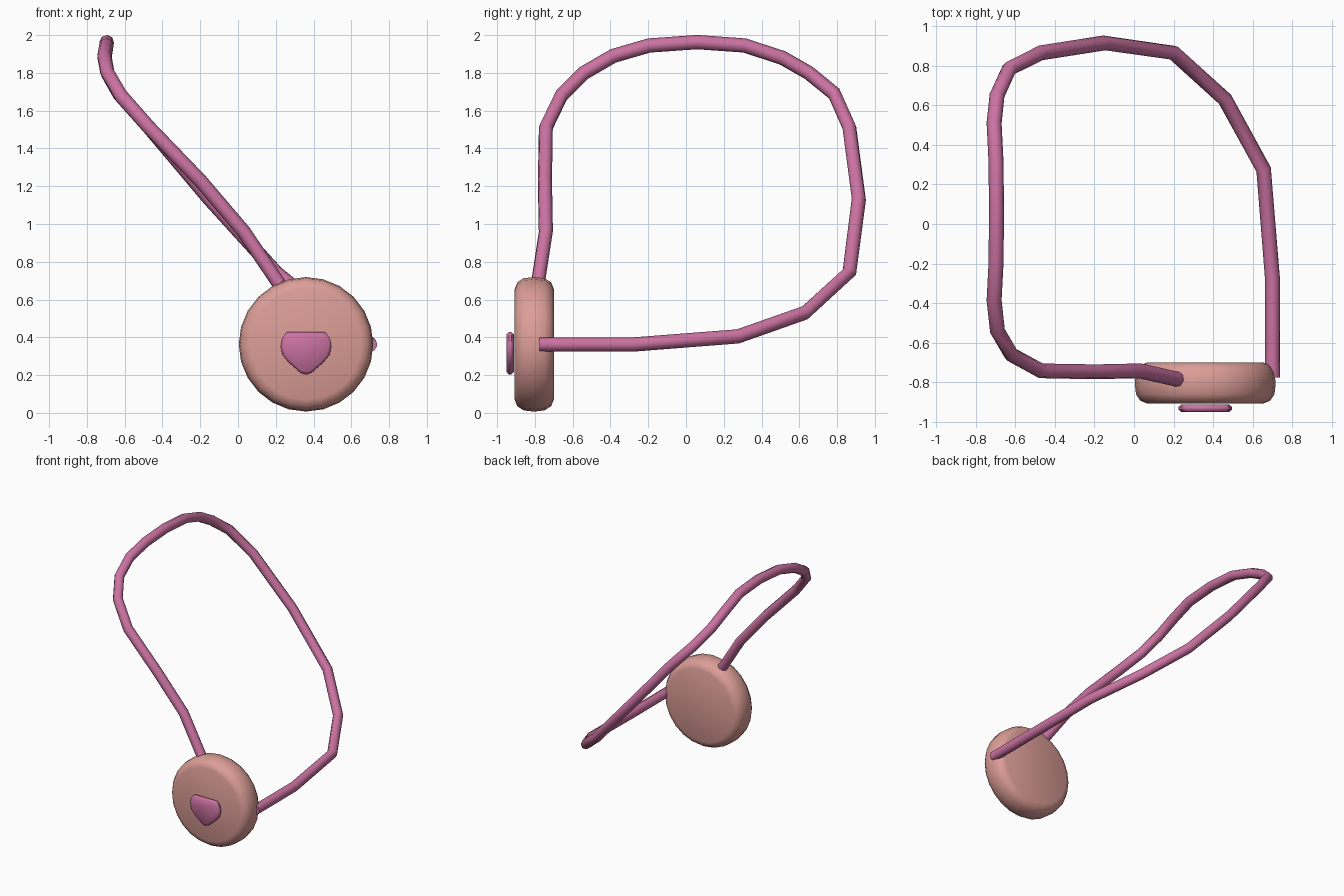
import bpy, bmesh, math

if "Cube" in bpy.data.objects:
    bpy.data.objects.remove(bpy.data.objects["Cube"])


def paint(obj, name, rgb):
    mat = bpy.data.materials.get(name) or bpy.data.materials.new(name)
    mat.diffuse_color = (*rgb, 1)
    mat.use_nodes = True
    mat.node_tree.nodes["Principled BSDF"].inputs["Base Color"].default_value = mat.diffuse_color
    obj.data.materials.append(mat)


def shade(obj, degrees):
    bpy.ops.object.select_all(action='DESELECT')
    obj.select_set(True)
    bpy.context.view_layer.objects.active = obj
    bpy.ops.object.shade_smooth_by_angle(angle=math.radians(degrees))


def loft(name, rings):
    """Skin equal-length rings of points and cap both ends."""
    bm = bmesh.new()
    loops = [[bm.verts.new(p) for p in ring] for ring in rings]
    for a, b in zip(loops, loops[1:]):
        for i in range(len(a)):
            j = (i + 1) % len(a)
            bm.faces.new((a[i], a[j], b[j], b[i]))
    bm.faces.new(loops[0])
    bm.faces.new(loops[-1])
    bmesh.ops.recalc_face_normals(bm, faces=bm.faces)
    mesh = bpy.data.meshes.new(name)
    bm.to_mesh(mesh)
    bm.free()
    obj = bpy.data.objects.new(name, mesh)
    bpy.context.collection.objects.link(obj)
    return obj


CX, CZ = 0.36, 0.363
PINK, PEACH = (0.60, 0.17, 0.36), (0.72, 0.34, 0.31)

# Round pendant with softly rolled rims
profile = [(0.293, -0.907), (0.328, -0.893), (0.350, -0.86),
           (0.356, -0.805), (0.350, -0.75), (0.328, -0.714), (0.293, -0.70)]
angles = [2 * math.pi * i / 24 for i in range(24)]
pendant = loft("pendant_disc", [[(CX + r * math.cos(a), y, CZ + r * math.sin(a))
                                 for a in angles] for r, y in profile])
paint(pendant, "peach", PEACH)
shade(pendant, 50)

# Rounded triangular badge on the front
half = [(0.0, -0.16), (0.03, -0.15), (0.09, -0.098), (0.124, -0.058),
        (0.135, -0.012), (0.126, 0.036), (0.10, 0.064)]
outline = half + [(-x, z) for x, z in reversed(half[1:])]
badge = loft("front_badge", [[(CX + x * s, y, CZ + (z + 0.03) * s - 0.03)
                              for x, z in outline]
                             for s, y in [(0.88, -0.951), (1, -0.938),
                                          (1, -0.924), (0.88, -0.911)]])
paint(badge, "pink", PINK)
shade(badge, 50)

# Looped cord, from the top of the pendant round to its right side
path = [(0.22, -0.785, 0.68), (0.03, -0.742, 0.96), (-0.20, -0.747, 1.23),
        (-0.47, -0.742, 1.51), (-0.62, -0.66, 1.68), (-0.69, -0.54, 1.80),
        (-0.707, -0.385, 1.89), (-0.697, -0.195, 1.945), (-0.695, 0.06, 1.963),
        (-0.697, 0.31, 1.945), (-0.707, 0.51, 1.88), (-0.692, 0.65, 1.80),
        (-0.63, 0.785, 1.69), (-0.47, 0.865, 1.51), (-0.15, 0.915, 1.13),
        (0.20, 0.865, 0.745), (0.46, 0.63, 0.53), (0.655, 0.275, 0.405),
        (0.70, -0.28, 0.362), (0.70, -0.775, 0.362)]
curve = bpy.data.curves.new("cord", 'CURVE')
curve.dimensions = '3D'
curve.bevel_depth = 0.038
curve.bevel_resolution = 2
curve.use_fill_caps = True
spline = curve.splines.new('POLY')
spline.points.add(len(path) - 1)
for point, co in zip(spline.points, path):
    point.co = (*co, 1)
cord = bpy.data.objects.new("cord", curve)
bpy.context.collection.objects.link(cord)
bpy.ops.object.select_all(action='DESELECT')
cord.select_set(True)
bpy.context.view_layer.objects.active = cord
bpy.ops.object.convert(target='MESH')
cord = bpy.context.object
cord.name = "cord"
paint(cord, "pink", PINK)
shade(cord, 50)
